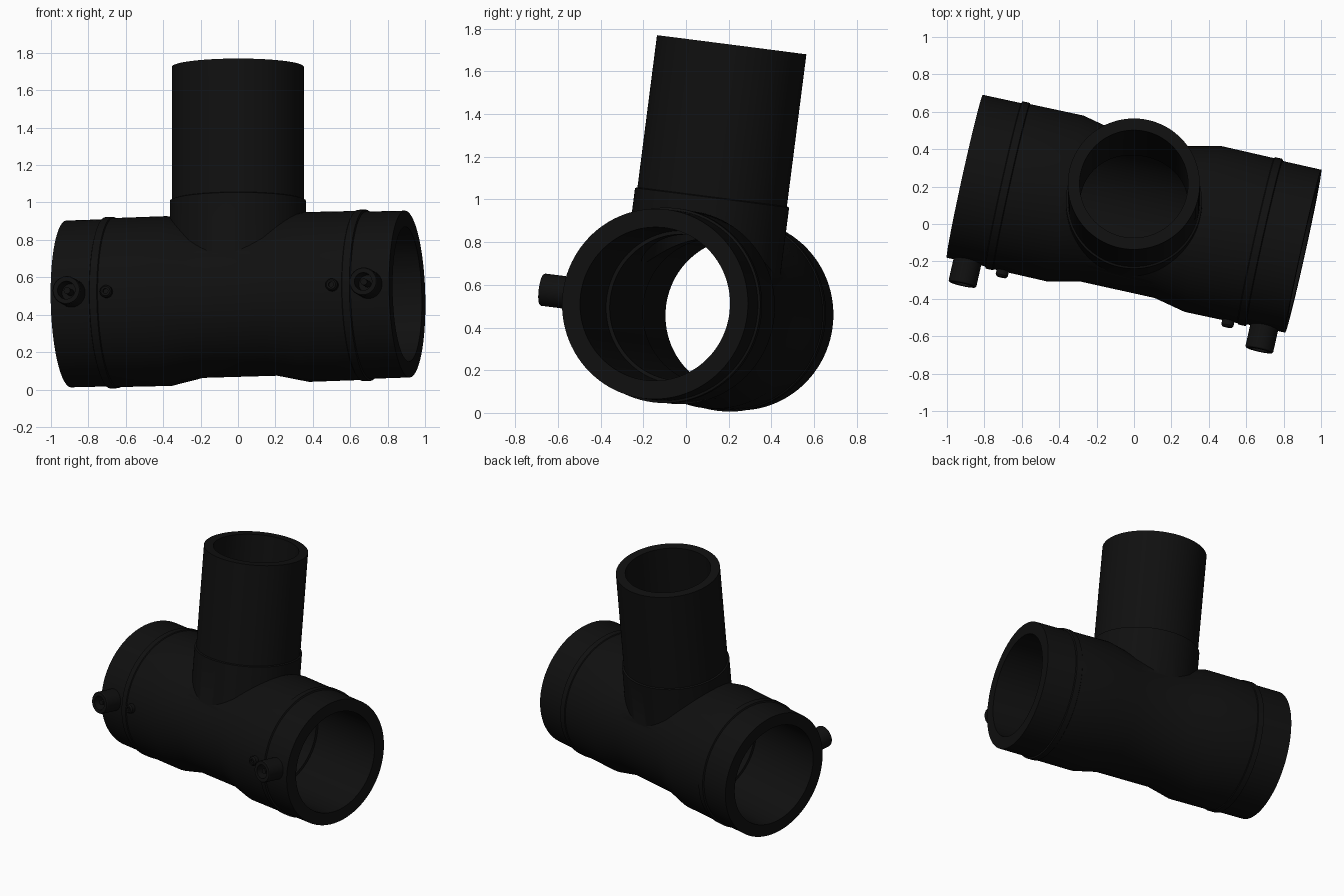
import bpy, bmesh, math
from mathutils import Vector, Matrix

if "Cube" in bpy.data.objects:
    bpy.data.objects.remove(bpy.data.objects["Cube"])

# Frame of the fitting: run axis D, branch axis B, terminal direction N
C = Vector((0, 0.055, 0.484))
D = Vector((0.976, -0.216, 0.0285)).normalized()
B = Vector((0, 0.127, 0.992))
B = (B - D * B.dot(D)).normalized()
N = D.cross(B).normalized()

black = bpy.data.materials.new("black plastic")
black.diffuse_color = (0.005, 0.005, 0.005, 1)
black.use_nodes = True
black.node_tree.nodes["Principled BSDF"].inputs["Base Color"].default_value = black.diffuse_color


def lathe(name, profile, origin, axis, side, seg=96):
    """Revolve (distance, radius) points about an axis; radius 0 closes an end."""
    axis, side = axis.normalized(), side.normalized()
    other = axis.cross(side)
    bm = bmesh.new()
    rings = []
    for t, r in profile:
        c = origin + axis * t
        if r == 0:
            rings.append([bm.verts.new(c)] * seg)
        else:
            rings.append([bm.verts.new(c + (side * math.cos(a) + other * math.sin(a)) * r)
                          for a in (2 * math.pi * i / seg for i in range(seg))])
    for p, q in zip(rings, rings[1:]):
        for i in range(seg):
            j = (i + 1) % seg
            vs = list(dict.fromkeys([p[i], p[j], q[j], q[i]]))
            bm.faces.new(vs)
    bmesh.ops.recalc_face_normals(bm, faces=bm.faces)
    me = bpy.data.meshes.new(name)
    bm.to_mesh(me)
    bm.free()
    me.materials.append(black)
    ob = bpy.data.objects.new(name, me)
    bpy.context.collection.objects.link(ob)
    return ob


def combine(ob, tool, operation):
    """Apply a boolean and remove the tool."""
    bpy.context.view_layer.objects.active = ob
    m = ob.modifiers.new(operation, 'BOOLEAN')
    m.object, m.operation, m.solver = tool, operation, 'EXACT'
    bpy.ops.object.modifier_apply(modifier=m.name)
    bpy.data.objects.remove(tool)


def smooth(ob):
    bpy.ops.object.select_all(action='DESELECT')
    ob.select_set(True)
    bpy.context.view_layer.objects.active = ob
    bpy.ops.object.shade_smooth_by_angle(angle=math.radians(30))


def mirrored(half):
    return [(-t, r) for t, r in reversed(half)] + half


# Run pipe: narrow waist, wide sockets, raised ring near each end
run = mirrored([(0.205, 0.416), (0.378, 0.454), (0.668, 0.452), (0.672, 0.458),
                (0.712, 0.458), (0.716, 0.447), (0.927, 0.446), (0.927, 0)])
tee = lathe("tee_body", run, C, D, B)

# Branch pipe with a slightly wider collar at its foot
branch = lathe("branch", [(0, 0), (0, 0.364), (0.528, 0.364), (0.532, 0.353),
                          (1.251, 0.353), (1.251, 0)], C, B, D)
combine(tee, branch, 'UNION')

# Bores
bore = mirrored([(0.36, 0.343), (0.361, 0.36), (1.1, 0.36), (1.1, 0)])
combine(tee, lathe("run_bore", bore, C, D, B), 'DIFFERENCE')
combine(tee, lathe("branch_bore", [(0, 0), (0, 0.29), (1.4, 0.29), (1.4, 0)], C, B, D), 'DIFFERENCE')
smooth(tee)

# Terminal sockets with contact pins, and small indicator studs
for side, s in (("left", -1), ("right", 1)):
    base = C + D * (0.813 * s)
    smooth(lathe(side + "_terminal", [(0.40, 0), (0.40, 0.076), (0.566, 0.076), (0.572, 0.072),
                                      (0.572, 0.048), (0.462, 0.048), (0.462, 0.018),
                                      (0.555, 0.018), (0.555, 0)], base, N * -1 if N.y > 0 else N, D, 32))
    base = C + D * (0.618 * s)
    smooth(lathe(side + "_indicator", [(0.41, 0), (0.41, 0.033), (0.478, 0.033), (0.488, 0.025),
                                       (0.488, 0.014), (0.475, 0.014), (0.475, 0)],
                 base, N * -1 if N.y > 0 else N, D, 24))
